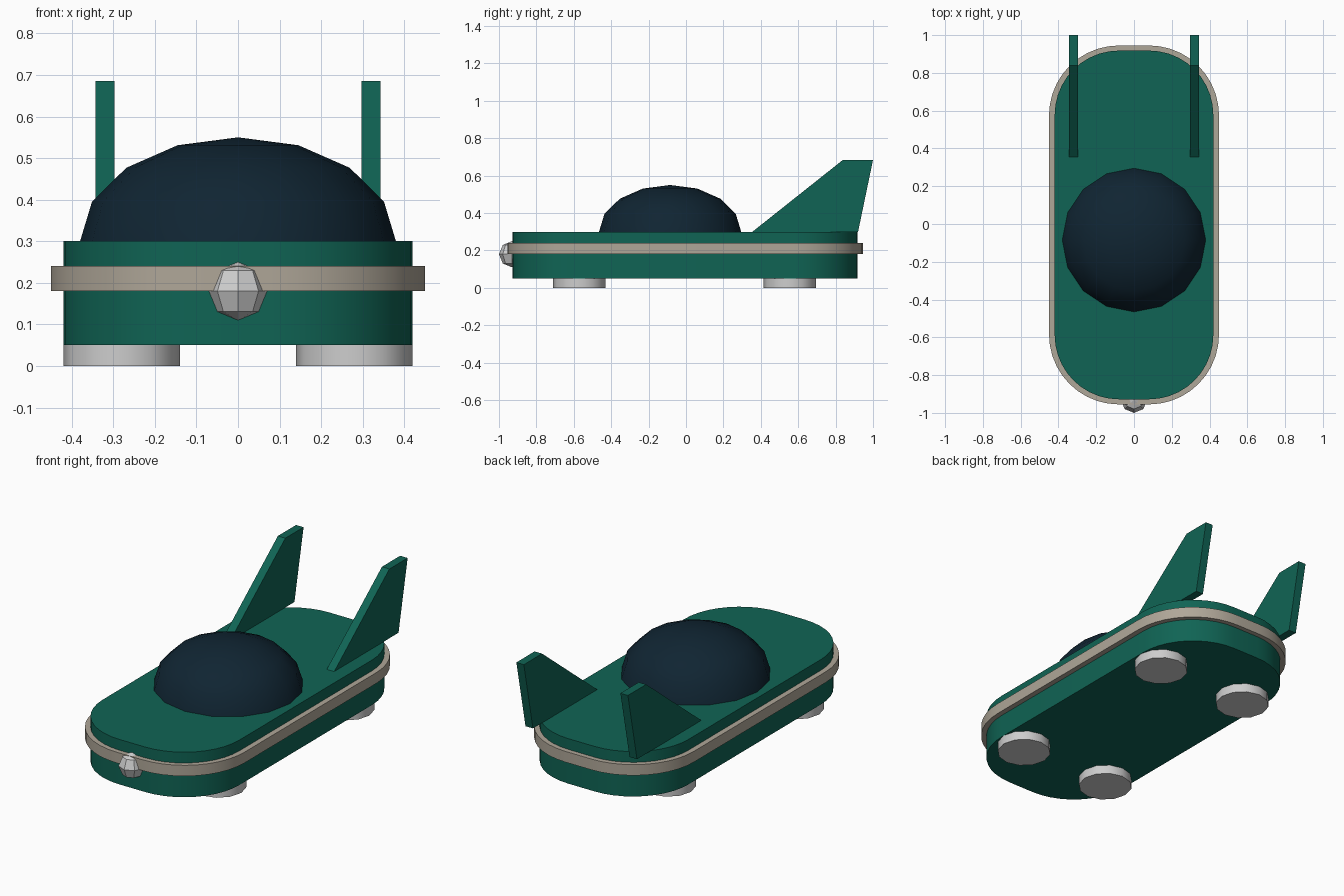
import bpy
import bmesh
from math import radians
from mathutils import Matrix, Vector

if "Cube" in bpy.data.objects:
    bpy.data.objects.remove(bpy.data.objects["Cube"])


def material(name, rgb):
    mat = bpy.data.materials.new(name)
    mat.use_nodes = True
    color = (*rgb, 1)
    mat.diffuse_color = color
    mat.node_tree.nodes["Principled BSDF"].inputs["Base Color"].default_value = color
    return mat


green = material("deep green", (0.005, 0.127, 0.089))
glass = material("dark glass", (0.005, 0.018, 0.032))
trim = material("warm trim", (0.43, 0.385, 0.315))
metal = material("light metal", (0.61, 0.61, 0.61))


def finish(bm, name, mat, smooth=None):
    """Turn a bmesh into a named object, smoothed below an angle if given."""
    bmesh.ops.recalc_face_normals(bm, faces=bm.faces)
    mesh = bpy.data.meshes.new(name)
    bm.to_mesh(mesh)
    bm.free()
    mesh.materials.append(mat)
    obj = bpy.data.objects.new(name, mesh)
    bpy.context.collection.objects.link(obj)
    if smooth:
        bpy.ops.object.select_all(action="DESELECT")
        obj.select_set(True)
        bpy.context.view_layer.objects.active = obj
        bpy.ops.object.shade_smooth_by_angle(angle=radians(smooth))
    return obj


def rounded_slab(name, mat, half_x, half_y, z0, z1, radius):
    """Upright slab with its four vertical edges rounded."""
    bm = bmesh.new()
    size = Matrix.Diagonal((2 * half_x, 2 * half_y, z1 - z0, 1))
    place = Matrix.Translation((0, -0.005, (z0 + z1) / 2))
    bmesh.ops.create_cube(bm, size=1, matrix=place @ size)
    upright = [e for e in bm.edges
               if abs(e.verts[0].co.z - e.verts[1].co.z) > 0.01]
    bmesh.ops.bevel(bm, geom=upright, offset=radius, segments=10,
                    profile=0.5, affect="EDGES")
    return finish(bm, name, mat, 30)


# Hull and the trim band around it
rounded_slab("hull", green, 0.42, 0.923, 0.05, 0.30, 0.34)
rounded_slab("trim_band", trim, 0.45, 0.95, 0.18, 0.24, 0.37)

# Canopy: upper half of a flattened sphere
bm = bmesh.new()
place = Matrix.Translation((0, -0.085, 0.30)) @ Matrix.Diagonal((0.38, 0.38, 0.25, 1))
bmesh.ops.create_uvsphere(bm, u_segments=16, v_segments=8, radius=1, matrix=place)
bmesh.ops.bisect_plane(bm, geom=bm.verts[:] + bm.edges[:] + bm.faces[:],
                       plane_co=(0, 0, 0.30), plane_no=(0, 0, 1),
                       clear_inner=True, dist=0.001)
finish(bm, "canopy", glass, 40)

# Faceted nose lamp
bm = bmesh.new()
bmesh.ops.create_uvsphere(bm, u_segments=8, v_segments=4, radius=0.07,
                          matrix=Matrix.Translation((0, -0.93, 0.18)))
finish(bm, "nose_lamp", metal)

# Tail fins and landing pads on both sides
fin_profile = [(0.355, 0.30), (0.92, 0.30), (1.0, 0.685), (0.84, 0.685)]
for side, sign in (("left", 1), ("right", -1)):
    bm = bmesh.new()
    face = bm.faces.new([bm.verts.new((sign * 0.32 - 0.023, y, z))
                         for y, z in fin_profile])
    swept = bmesh.ops.extrude_face_region(bm, geom=[face])["geom"]
    bmesh.ops.translate(bm, vec=Vector((0.046, 0, 0)),
                        verts=[v for v in swept if isinstance(v, bmesh.types.BMVert)])
    finish(bm, side + "_tail_fin", green)

    for end, y in (("front", -0.57), ("rear", 0.555)):
        bm = bmesh.new()
        bmesh.ops.create_cone(bm, cap_ends=True, segments=12, radius1=0.14,
                              radius2=0.14, depth=0.05,
                              matrix=Matrix.Translation((sign * 0.28, y, 0.025)))
        finish(bm, f"{end}_{side}_pad", metal, 40)
